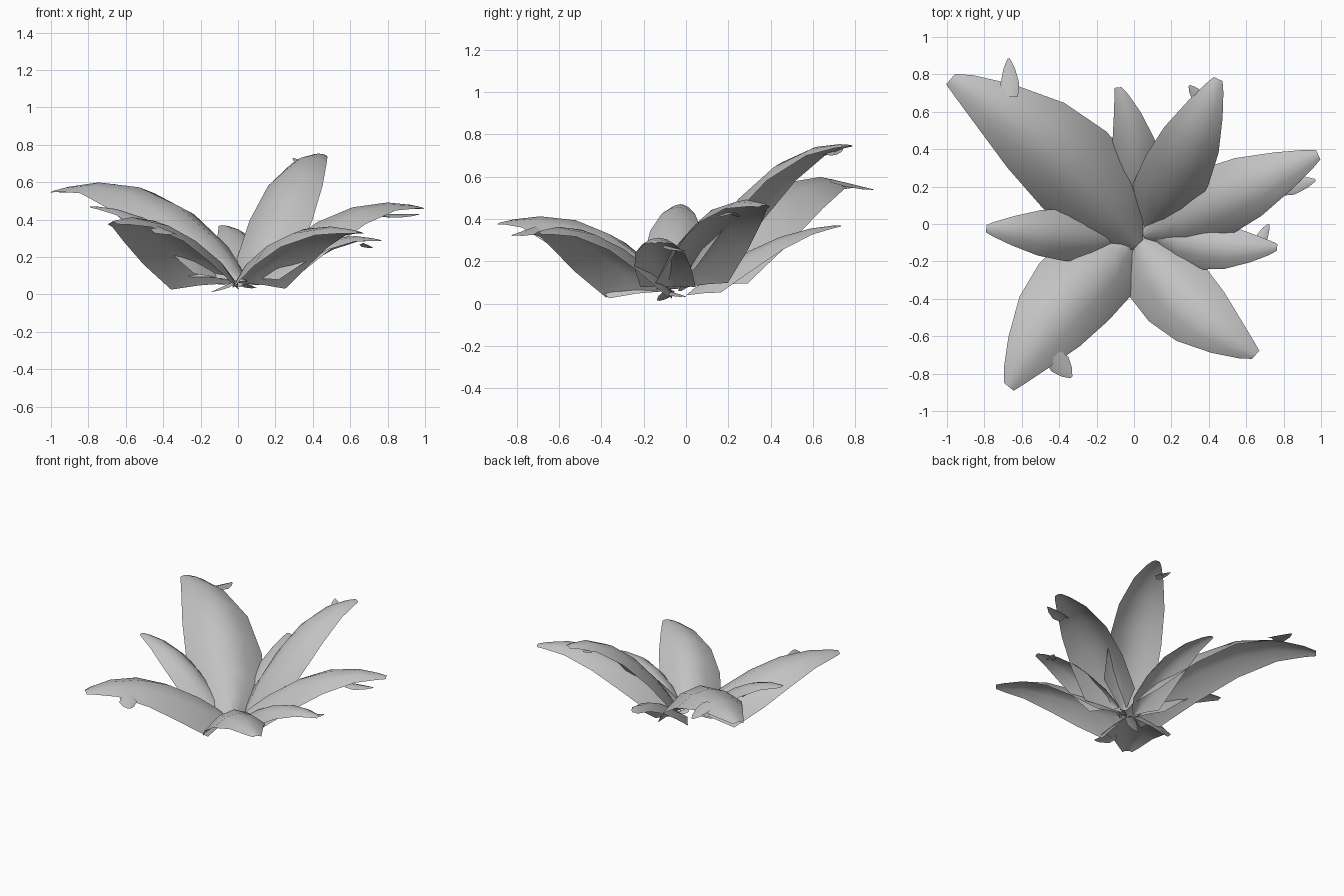
import bpy
import math
from mathutils import Vector

cube = bpy.data.objects.get("Cube")
if cube:
    bpy.data.objects.remove(cube, do_unlink=True)

# One plain grey for the whole plant
grey = bpy.data.materials.new("leaf_grey")
grey.use_nodes = True
colour = (0.54, 0.54, 0.54, 1)
grey.diffuse_color = colour
grey.node_tree.nodes["Principled BSDF"].inputs["Base Color"].default_value = colour

# Leaf outline: (position along the leaf, share of the full width, edge droop)
OUTLINE = [(0, .1, 0), (.1, .55, .4), (.2, .97, .8), (.4, 1, .7),
           (.6, .87, .46), (.8, .56, .22), (.94, .29, .1), (1, .14, .04)]
ACROSS = (-1, -.5, 0, .5, 1)


def make_sheet(name, verts, columns):
    """Sheet of quads facing up, from rows that run right to left."""
    rows = len(verts) // columns
    faces = []
    for row in range(rows - 1):
        for i in range(columns - 1):
            a = row * columns + i
            faces.append((a, a + columns, a + columns + 1, a + 1))
    mesh = bpy.data.meshes.new(name)
    mesh.from_pydata(verts, [], faces)
    mesh.materials.append(grey)
    obj = bpy.data.objects.new(name, mesh)
    bpy.context.collection.objects.link(obj)
    bpy.ops.object.select_all(action='DESELECT')
    obj.select_set(True)
    bpy.context.view_layer.objects.active = obj
    bpy.ops.object.shade_smooth_by_angle(angle=math.radians(60))


def left_of(base, tip):
    flat = (tip - base).xy.normalized()
    return Vector((-flat.y, flat.x, 0))


def leaf(name, base, tip, half_width, bow=0, arch=.13):
    """Thin arched blade, its edges hanging lowest near the base."""
    base, tip = Vector(base), Vector(tip)
    left = left_of(base, tip)
    verts = []
    for t, share, droop in OUTLINE:
        side = bow * max(0, math.sin(math.pi * t)) ** .8
        ridge = base.lerp(tip, t) + left * side
        ridge.z += arch * 4 * t * (1 - t)
        for u in ACROSS:
            p = ridge + left * (u * half_width * share)
            p.z -= droop * u * u * half_width
            verts.append(p)
    make_sheet(name, verts, len(ACROSS))


def leaflet(name, base, tip, half_width):
    """Small folded pointed blade."""
    base, tip = Vector(base), Vector(tip)
    left = left_of(base, tip)
    verts = []
    for t, share in ((0, .8), (.35, 1), (.75, .6), (1, .12)):
        mid = base.lerp(tip, t)
        drop = Vector((0, 0, -.4 * half_width * share))
        spread = left * half_width * share
        verts += [mid - spread + drop, mid, mid + spread + drop]
    make_sheet(name, verts, 3)


# Large leaves
leaf("back_right_leaf", (.03, -.12, .07), (-.98, .775, .555), .265, -.08, .22)
leaf("back_left_leaf", (.07, -.03, .06), (.45, .775, .75), .185, -.01, .2)
leaf("left_leaf", (.05, -.06, .07), (.985, .37, .465), .195, 0, .165)
leaf("front_left_leaf", (.01, -.08, .06), (.65, -.7, .335), .21, -.06, .13)
leaf("front_right_leaf", (-.02, -.08, .06), (-.67, -.87, .385), .24, -.055, .145)

# Small leaves
leaf("left_small_leaf", (.1, -.05, .08), (.765, -.125, .29), .135, -.03, .1)
leaf("right_small_leaf", (-.08, -.08, .08), (-.79, -.025, .47), .14, 0, .1)
leaf("back_small_leaf", (0, 0, .04), (-.085, .73, .37), .13, -.05, .08)

# Little leaflets peeking out near the tips
leaflet("back_right_leaflet", (-.66, .68, .59), (-.67, .885, .54), .05)
leaflet("back_left_leaflet", (.36, .66, .71), (.295, .74, .73), .035)
leaflet("left_leaflet", (.78, .19, .43), (.97, .235, .43), .05)
leaflet("left_small_leaflet", (.67, -.1, .275), (.72, 0, .25), .03)
leaflet("front_right_leaflet", (-.43, -.71, .365), (-.335, -.82, .325), .06)

# Short shoots under the heart of the plant
leaflet("right_shoot", (-.02, -.08, .07), (-.14, -.13, .015), .035)
leaflet("left_shoot", (.04, -.08, .06), (.1, 0, .035), .035)
